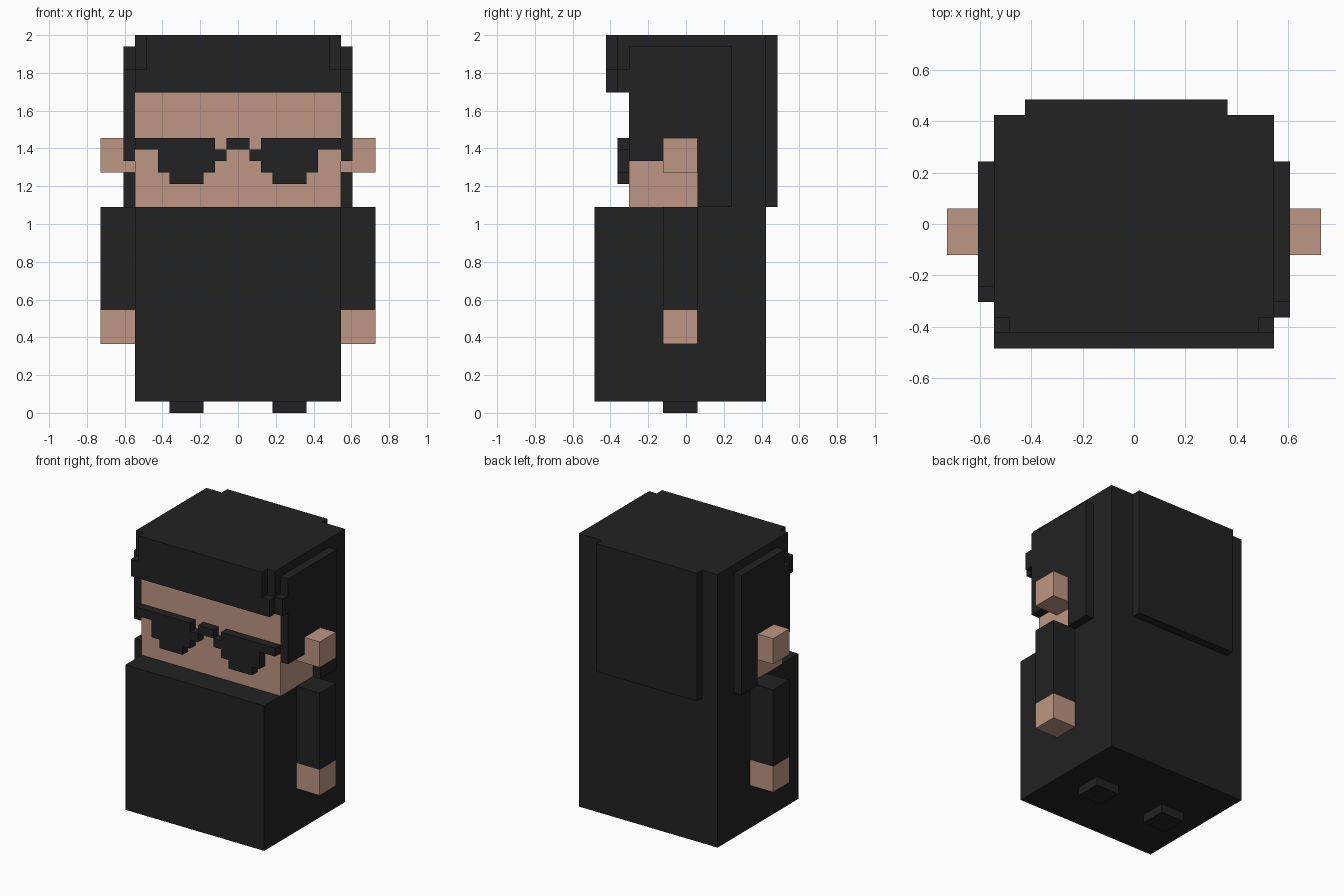
import bpy
import bmesh
from mathutils import Vector

cube = bpy.data.objects.get("Cube")
if cube:
    bpy.data.objects.remove(cube, do_unlink=True)

U = 2 / 33  # one block


def material(name, rgb):
    m = bpy.data.materials.new(name)
    m.use_nodes = True
    m.diffuse_color = (*rgb, 1)
    bsdf = m.node_tree.nodes["Principled BSDF"]
    bsdf.inputs["Base Color"].default_value = (*rgb, 1)
    bsdf.inputs["Roughness"].default_value = 0.8
    return m


BLACK = material("soft black", (0.016, 0.016, 0.016))
SKIN = material("skin", (0.515, 0.305, 0.225))


def prism(name, mat, outline, axis, lo, hi):
    """Extrude a 2D outline (in blocks) along an axis from lo to hi."""
    def point(a, b):
        co = [a, b]
        co.insert(axis, lo)
        return Vector(co) * U

    bm = bmesh.new()
    face = bm.faces.new([bm.verts.new(point(a, b)) for a, b in outline])
    ext = bmesh.ops.extrude_face_region(bm, geom=[face], use_keep_orig=True)
    shift = Vector((0, 0, 0))
    shift[axis] = (hi - lo) * U
    moved = [g for g in ext["geom"] if isinstance(g, bmesh.types.BMVert)]
    bmesh.ops.translate(bm, verts=moved, vec=shift)
    bmesh.ops.recalc_face_normals(bm, faces=bm.faces)
    me = bpy.data.meshes.new(name)
    bm.to_mesh(me)
    bm.free()
    me.materials.append(mat)
    ob = bpy.data.objects.new(name, me)
    bpy.context.collection.objects.link(ob)
    return ob


def box(name, mat, x, y, z):
    rect = [(x[0], y[0]), (x[1], y[0]), (x[1], y[1]), (x[0], y[1])]
    return prism(name, mat, rect, 2, *z)


# Torso and head
box("torso", BLACK, (-9, 9), (-8, 7), (1, 18))
box("face", SKIN, (-9, 9), (-5, 1), (18, 28))

# Hair: back, fringe, crown with notched front corners, raised back panel
box("hair_back", BLACK, (-9, 9), (1, 7), (18, 28))
box("hair_fringe", BLACK, (-9, 9), (-7, 7), (28, 30))
crown = [(-8, -7), (8, -7), (8, -6), (9, -6), (9, 7), (-9, 7), (-9, -6), (-8, -6)]
prism("hair_crown", BLACK, crown, 2, 30, 33)
box("hair_back_panel", BLACK, (-7, 6), (7, 8), (18, 33))

# Side hair, cut around the ears (outline in y, z)
rear = [(-2, 22), (-2, 24), (1, 24), (1, 18), (4, 18), (4, 32)]
left_front = [(-5, 32), (-5, 30), (-6, 30), (-6, 28), (-5, 28), (-5, 22)]
right_front = [(-4, 32), (-4, 30), (-5, 30), (-5, 22)]
prism("left_side_hair", BLACK, rear + left_front, 0, 9, 10)
prism("right_side_hair", BLACK, rear + right_front, 0, -10, -9)

# Paired parts
lens = [(9, 24), (2, 24), (2, 23), (1, 23), (1, 22), (2, 22), (2, 21), (3, 21),
        (3, 20), (6, 20), (6, 21), (7, 21), (7, 23), (9, 23)]
for side, s in (("left", 1), ("right", -1)):
    outer = sorted((9 * s, 12 * s))
    box(side + "_ear", SKIN, outer, (-2, 1), (21, 24))
    box(side + "_sleeve", BLACK, outer, (-2, 1), (9, 18))
    box(side + "_hand", SKIN, outer, (-2, 1), (6, 9))
    box(side + "_foot", BLACK, sorted((3 * s, 6 * s)), (-2, 1), (0, 1))
    prism(side + "_lens", BLACK, [(x * s, z) for x, z in lens], 1, -6, -5)

# Bridge of the glasses
box("glasses_bridge", BLACK, (-1, 1), (-6, -5), (23, 24))
